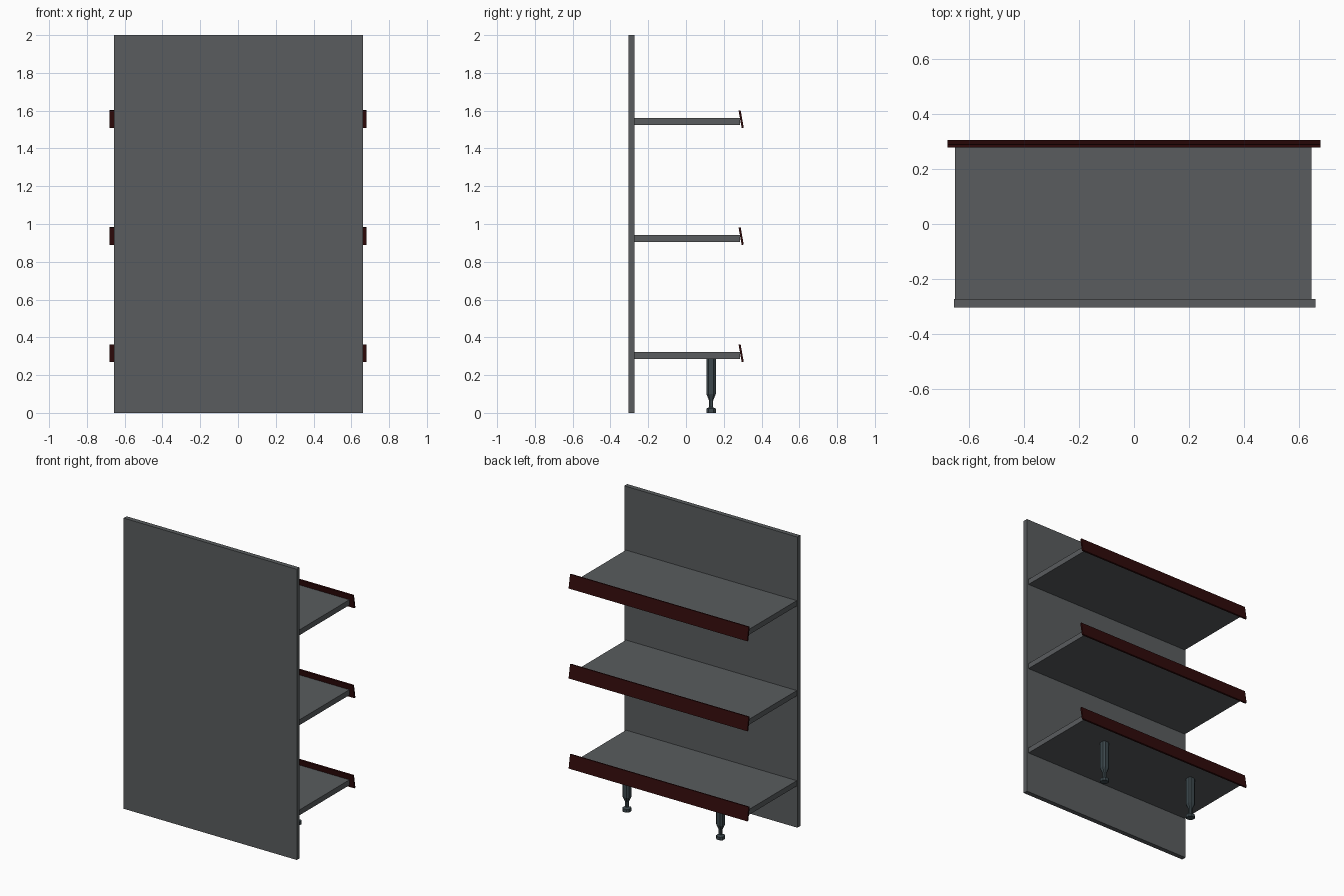
import bpy
import bmesh
from math import radians

old = bpy.data.objects.get("Cube")
if old:
    bpy.data.objects.remove(old, do_unlink=True)


def material(name, rgb):
    mat = bpy.data.materials.new(name)
    mat.use_nodes = True
    mat.diffuse_color = (*rgb, 1)
    mat.node_tree.nodes["Principled BSDF"].inputs["Base Color"].default_value = (*rgb, 1)
    return mat


grey = material("grey metal", (0.10, 0.107, 0.112))
red = material("dark red", (0.03, 0.003, 0.003))
slate = material("slate", (0.045, 0.064, 0.073))


def box(name, size, centre, mat, tilt=0):
    bpy.ops.mesh.primitive_cube_add(size=1, location=centre)
    obj = bpy.context.object
    obj.name = name
    obj.scale = size
    bpy.ops.object.transform_apply(location=False, rotation=False, scale=True)
    obj.rotation_euler.x = tilt
    obj.data.materials.append(mat)
    return obj


def leg(name, x, y):
    # Stacked chamfered-square rings: foot, neck, taper, post
    profile = [(0, 0.025), (0.022, 0.025), (0.03, 0.011),
               (0.065, 0.011), (0.1, 0.025), (0.287, 0.025)]
    bm = bmesh.new()
    rings = []
    for z, r in profile:
        c = r * 0.55
        corners = [(r, c), (c, r), (-c, r), (-r, c),
                   (-r, -c), (-c, -r), (c, -r), (r, -c)]
        rings.append([bm.verts.new((px, py, z)) for px, py in corners])
    for low, high in zip(rings, rings[1:]):
        for i in range(8):
            j = (i + 1) % 8
            bm.faces.new((low[i], low[j], high[j], high[i]))
    bm.faces.new(rings[0][::-1])
    bm.faces.new(rings[-1])
    mesh = bpy.data.meshes.new(name)
    bm.to_mesh(mesh)
    bm.free()
    mesh.materials.append(slate)
    obj = bpy.data.objects.new(name, mesh)
    obj.location = (x, y, 0)
    bpy.context.collection.objects.link(obj)


# Tall panel
box("panel", (1.318, 0.032, 2), (0.002, -0.289, 1), grey)

# Three shelves, each with a tilted edge strip
for level, z in (("lower", 0.304), ("middle", 0.924), ("upper", 1.543)):
    box(level + "_shelf", (1.3, 0.562, 0.037), (-0.002, 0.006, z), grey)
    box(level + "_edge_strip", (1.36, 0.011, 0.094), (0, 0.292, z + 0.012),
        red, radians(10))

# Pair of adjustable legs under the lowest shelf
for side, x in (("left", 0.357), ("right", -0.357)):
    leg(side + "_leg", x, 0.133)
